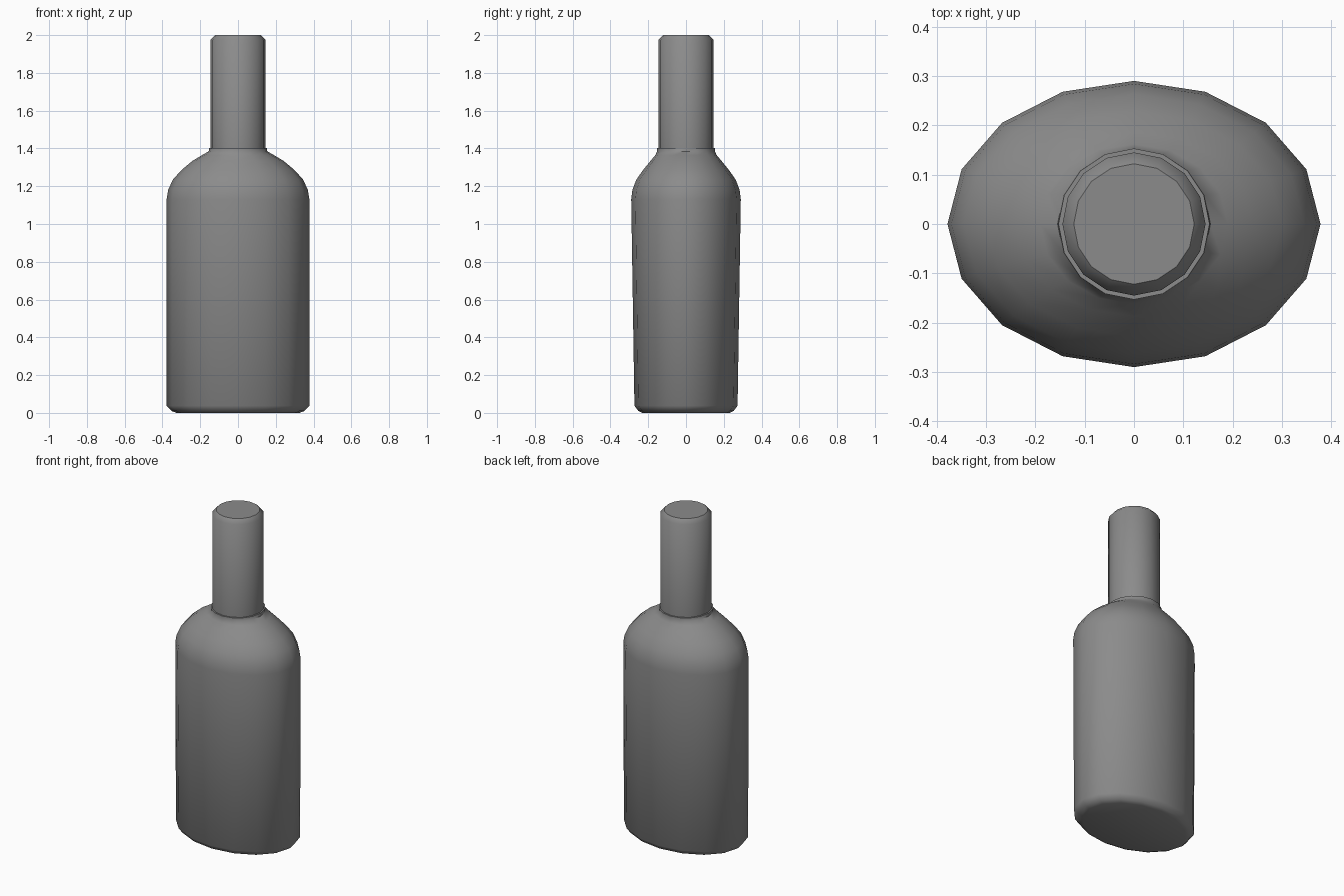
import bpy, bmesh, math

SIDES = 16

cube = bpy.data.objects.get("Cube")
if cube:
    bpy.data.objects.remove(cube)

grey = bpy.data.materials.new("mid grey")
grey.use_nodes = True
COLOUR = (0.26, 0.26, 0.26, 1)
grey.diffuse_color = COLOUR
grey.node_tree.nodes["Principled BSDF"].inputs["Base Color"].default_value = COLOUR


def loft(name, rings, angle):
    """Skin a stack of elliptical rings (half width, half depth, height)."""
    bm = bmesh.new()
    loops = []
    for rx, ry, z in rings:
        turns = [math.tau * i / SIDES for i in range(SIDES)]
        loops.append([bm.verts.new((rx * math.cos(a), ry * math.sin(a), z)) for a in turns])
    for low, high in zip(loops, loops[1:]):
        for i in range(SIDES):
            j = (i + 1) % SIDES
            bm.faces.new((low[i], low[j], high[j], high[i]))
    bm.faces.new(loops[0][::-1])
    bm.faces.new(loops[-1])
    mesh = bpy.data.meshes.new(name)
    bm.to_mesh(mesh)
    bm.free()
    mesh.materials.append(grey)
    obj = bpy.data.objects.new(name, mesh)
    bpy.context.collection.objects.link(obj)
    bpy.ops.object.select_all(action="DESELECT")
    obj.select_set(True)
    bpy.context.view_layer.objects.active = obj
    bpy.ops.object.shade_smooth_by_angle(angle=math.radians(angle))
    return obj


# Oval body: rounded base, flaring depth, domed shoulder, round collar
loft("bottle_body", [
    (0.325, 0.232, 0), (0.352, 0.252, 0.01), (0.378, 0.273, 0.038),
    (0.378, 0.29, 1.13), (0.37, 0.284, 1.18), (0.345, 0.263, 1.235),
    (0.3, 0.228, 1.285), (0.24, 0.187, 1.335), (0.19, 0.162, 1.365),
    (0.155, 0.153, 1.385), (0.153, 0.153, 1.403),
], 50)

# Tall cap with a chamfered top
loft("bottle_cap", [
    (0.145, 0.145, 1.4), (0.145, 0.145, 1.975), (0.122, 0.122, 2),
], 45)
